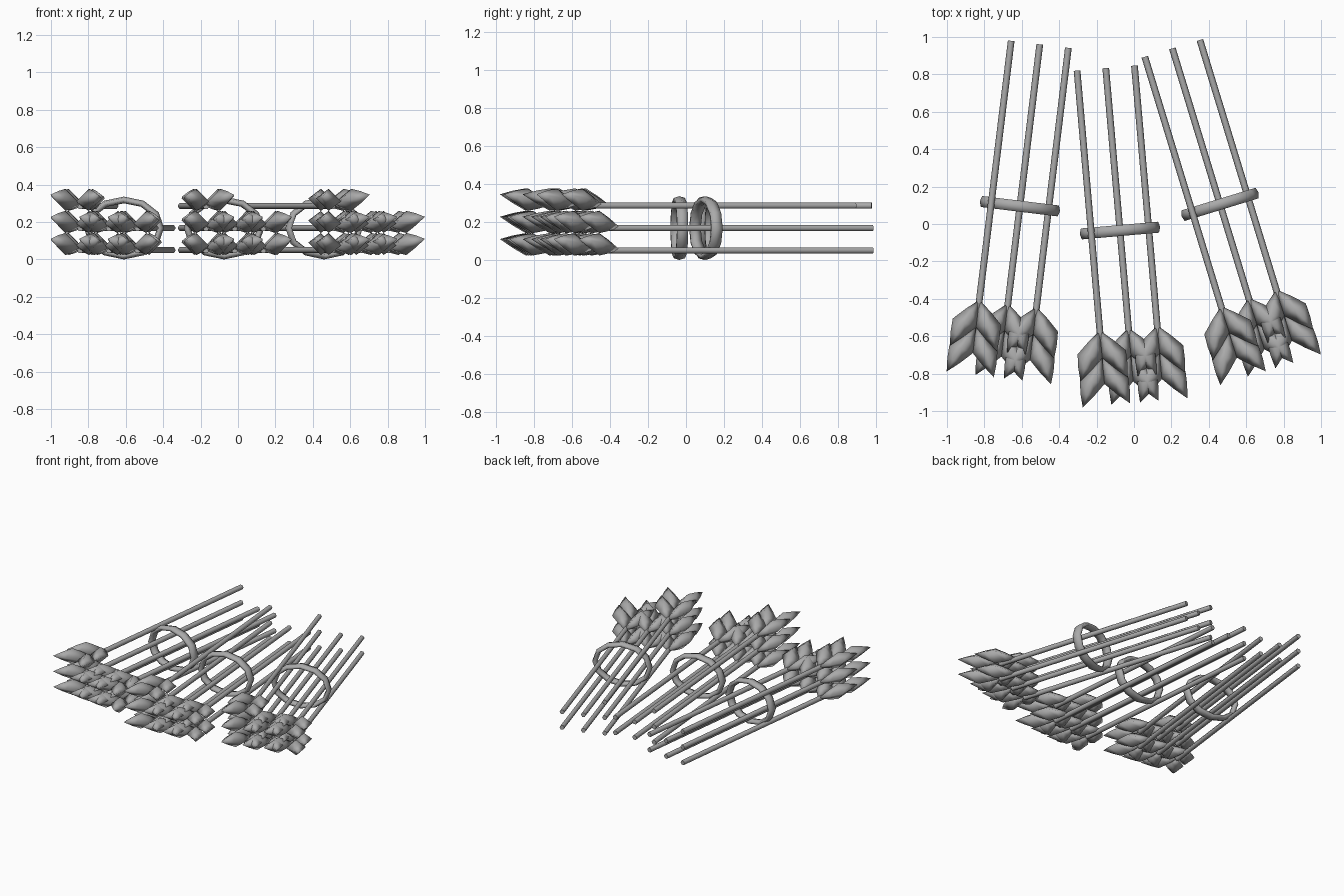
import bpy, bmesh, math
from mathutils import Matrix, Vector

cube = bpy.data.objects.get("Cube")
if cube:
    bpy.data.objects.remove(cube, do_unlink=True)

straw = bpy.data.materials.new("plain_grey")
straw.use_nodes = True
grey = (0.4, 0.4, 0.4, 1)
straw.diffuse_color = grey
straw.node_tree.nodes["Principled BSDF"].inputs["Base Color"].default_value = grey


def finish(bm, name, sharp=None):
    """Turn a bmesh into a smooth shaded mesh, optionally keeping sharp edges."""
    bmesh.ops.recalc_face_normals(bm, faces=bm.faces)
    for f in bm.faces:
        f.smooth = True
    if sharp:
        for e in bm.edges:
            e.smooth = e.calc_face_angle(0) < sharp
    mesh = bpy.data.meshes.new(name)
    bm.to_mesh(mesh)
    bm.free()
    mesh.materials.append(straw)
    return mesh


def bridge(bm, a, b):
    for i in range(len(a)):
        j = (i + 1) % len(a)
        bm.faces.new((a[i], a[j], b[j], b[i]))


def add_grain(bm, side, shift):
    """Pointed kernel with a diamond section, leaning out from the stalk."""
    def point(x, y, z):
        return Vector((side * x, y - shift, z))
    base, tip = point(0, -0.523, 0.005), point(0.127, -0.785, 0.06)
    across = Vector((side * 0.066, 0.014, 0.008))
    up = Vector((0, 0, 0.059))
    start, end = bm.verts.new(base), bm.verts.new(tip)
    rings = []
    for t, w in ((0.25, 0.56), (0.5, 1), (0.75, 0.56)):
        mid = base.lerp(tip, t)
        rings.append([bm.verts.new(mid + d * w) for d in (across, up, -across, -up)])
    for a, b in zip(rings, rings[1:]):
        bridge(bm, a, b)
    for i in range(4):
        j = (i + 1) % 4
        bm.faces.new((start, rings[0][j], rings[0][i]))
        bm.faces.new((end, rings[-1][i], rings[-1][j]))


# Head: two kernels on each side of the stalk
bm = bmesh.new()
for side in (-1, 1):
    for shift in (0, 0.14):
        add_grain(bm, side, shift)
head = finish(bm, "head")

# Stalk: six-sided rod along y
bm = bmesh.new()
front, back = -0.66, 0.872
bmesh.ops.create_cone(bm, cap_ends=True, segments=6, radius1=0.018, radius2=0.018,
                      depth=back - front,
                      matrix=Matrix.Translation((0, (front + back) / 2, 0))
                      @ Matrix.Rotation(math.pi / 2, 4, "X")
                      @ Matrix.Rotation(math.pi / 2, 4, "Z"))
stalk = finish(bm, "stalk", math.radians(75))

# Tie: oval ring with a six-sided section
bm = bmesh.new()
loops = []
for i in range(12):
    a = math.tau * i / 12
    loop = []
    for k in range(6):
        b = math.tau * k / 6
        r = 0.018 * math.cos(b)
        loop.append(bm.verts.new(((0.198 + r) * math.cos(a), 0.034 * math.sin(b),
                                  (0.15 + r) * math.sin(a))))
    loops.append(loop)
for i in range(12):
    bridge(bm, loops[i - 1], loops[i])
tie = finish(bm, "tie")


def place(name, mesh, matrix):
    obj = bpy.data.objects.new(name, mesh)
    obj.matrix_world = matrix
    bpy.context.collection.objects.link(obj)


# Three fanned bundles; only the first column reaches the top row
bundles = {"right": (-0.61, 0.095, -7), "middle": (-0.075, -0.035, 5), "left": (0.46, 0.105, 17)}
for label, (x, y, angle) in bundles.items():
    frame = Matrix.Translation((x, y, 0.168)) @ Matrix.Rotation(math.radians(angle), 4, "Z")
    place(label + "_tie", tie, frame)
    for row, columns in enumerate((3, 3, 1)):
        for col in range(columns):
            spot = frame @ Matrix.Translation(((col - 1) * 0.154, 0, (row - 1) * 0.118))
            tag = f"_{row + 1}_{col + 1}"
            place(label + "_stalk" + tag, stalk, spot)
            place(label + "_head" + tag, head, spot)
